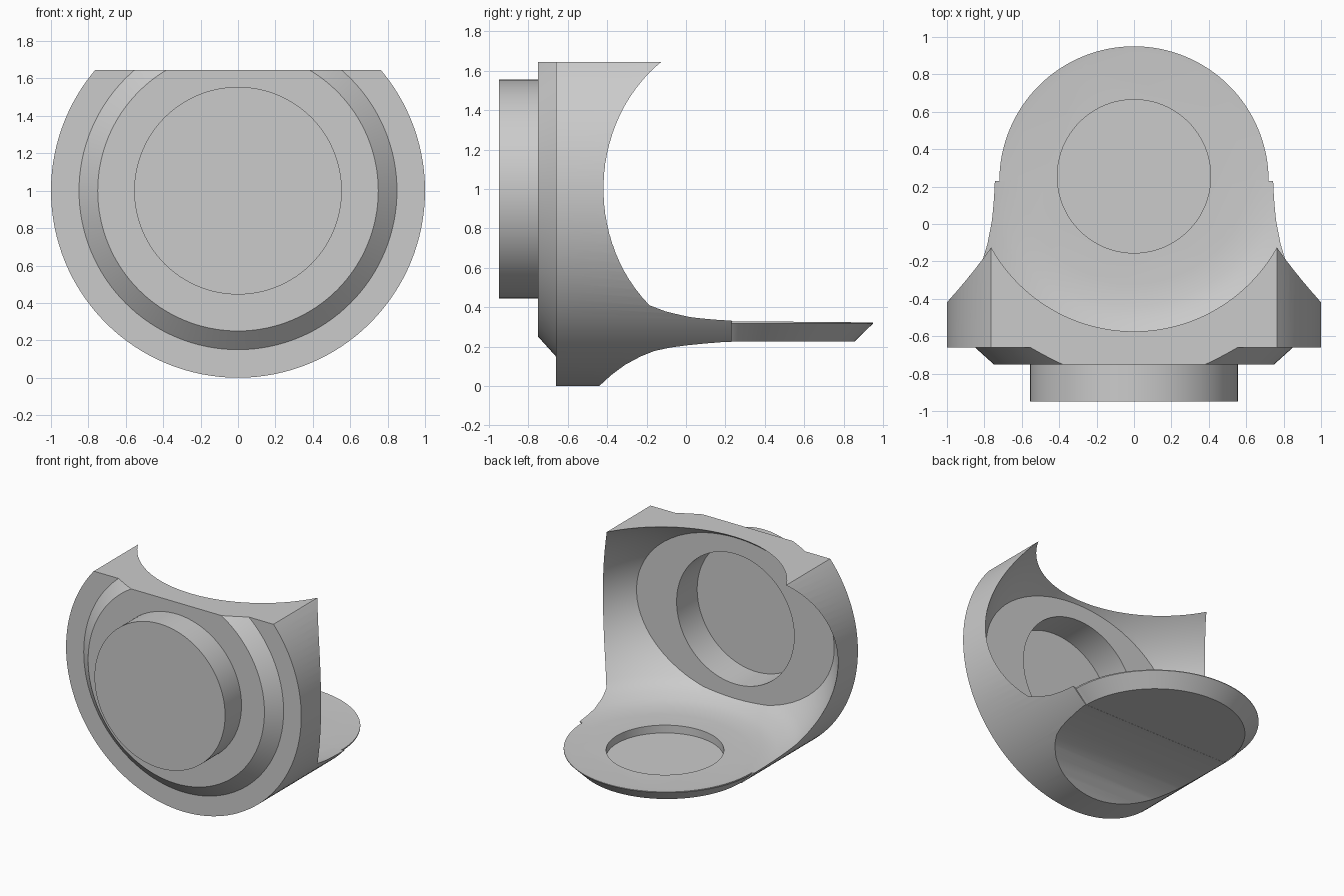
import bpy, bmesh
from math import sin, cos, pi, radians
from mathutils import Matrix

if "Cube" in bpy.data.objects:
    bpy.data.objects.remove(bpy.data.objects["Cube"], do_unlink=True)

grey = bpy.data.materials.new("light_grey")
grey.use_nodes = True
grey.diffuse_color = (0.6, 0.6, 0.6, 1)
grey.node_tree.nodes["Principled BSDF"].inputs["Base Color"].default_value = (0.6, 0.6, 0.6, 1)


def make_object(name, bm):
    bmesh.ops.recalc_face_normals(bm, faces=bm.faces)
    mesh = bpy.data.meshes.new(name)
    bm.to_mesh(mesh)
    bm.free()
    mesh.materials.append(grey)
    obj = bpy.data.objects.new(name, mesh)
    bpy.context.collection.objects.link(obj)
    return obj


def lathe(name, profile, centre, along_y=False, steps=128):
    """Closed solid of (radius, height) points turned about z or y."""
    bm = bmesh.new()
    rings = [[bm.verts.new((r * cos(2 * pi * i / steps), r * sin(2 * pi * i / steps), h))
              for i in range(steps)] for r, h in profile]
    for low, high in zip(rings, rings[1:]):
        for i in range(steps):
            j = (i + 1) % steps
            bm.faces.new((low[i], low[j], high[j], high[i]))
    bm.faces.new(rings[0])
    bm.faces.new(rings[-1])
    turn = Matrix.Rotation(radians(-90), 4, 'X') if along_y else Matrix()
    bm.transform(Matrix.Translation(centre) @ turn)
    return make_object(name, bm)


def box(name, low, high):
    bm = bmesh.new()
    bmesh.ops.create_cube(bm, size=1)
    for v in bm.verts:
        v.co = [(a + b) / 2 + c * (b - a) for a, b, c in zip(low, high, v.co)]
    return make_object(name, bm)


def prism(name, outline, half_width):
    """Side outline of (y, z) points extruded along x."""
    bm = bmesh.new()
    face = bm.faces.new([bm.verts.new((-half_width, y, z)) for y, z in outline])
    side = bmesh.ops.extrude_face_region(bm, geom=[face])["geom"]
    for v in side:
        if isinstance(v, bmesh.types.BMVert):
            v.co.x = half_width
    return make_object(name, bm)


def combine(target, tool, operation):
    tool.hide_render = True
    mod = target.modifiers.new(operation, 'BOOLEAN')
    mod.operation, mod.solver, mod.object = operation, 'EXACT', tool
    bpy.context.view_layer.objects.active = target
    bpy.ops.object.modifier_apply(modifier=mod.name)
    bpy.data.objects.remove(tool, do_unlink=True)


# Upright drum with a stepped, chamfered front and round boss
body = lathe("cradle_body", [(0.555, -0.95), (0.555, -0.75), (0.75, -0.75), (0.85, -0.66),
                             (1, -0.66), (1, 0.23)], (0, 0, 1), along_y=True)

# Round floor plate with a bevelled underside
plate = lathe("floor_plate", [(0.625, 0.225), (0.72, 0.318), (0.72, 0.34)], (0, 0.23, 0))
combine(body, plate, 'UNION')

# Rounded hollow, flattened at the front wall and blended into the floor
arc = [(1.232 * cos(t), 1 + 0.916 * sin(t))
       for t in (-0.7 + (pi / 2 + 0.68) * i / 40 for i in range(41))]
hollow = lathe("hollow_cutter", [(0.62, 0.32), (0.74, 0.33), (0.81, 0.35), (0.88, 0.378)] + arc,
               (0, 0.3, 0))
combine(hollow, box("hollow_limit", (-2, -0.6, 0), (2, 2, 2)), 'INTERSECT')
combine(body, hollow, 'DIFFERENCE')

# Flat top cut
combine(body, box("top_cutter", (-2, -2, 1.645), (2, 2, 3)), 'DIFFERENCE')

# Scooped underside running from the drum into the plate
scoop = [(-0.44, -0.2), (-0.44, 0), (-0.38, 0.055), (-0.31, 0.107), (-0.23, 0.15),
         (-0.16, 0.178), (-0.08, 0.195), (0, 0.206), (0.1, 0.216), (0.2, 0.224),
         (1.2, 0.224), (1.2, -0.2)]
combine(body, prism("scoop_cutter", scoop, 1.2), 'DIFFERENCE')

# Round pockets in the front wall and in the floor
combine(body, lathe("wall_pocket", [(0.5, -0.85), (0.5, -0.3)], (0, 0, 1), along_y=True),
        'DIFFERENCE')
combine(body, lathe("floor_pocket", [(0.41, 0.26), (0.41, 0.6)], (0, 0.255, 0)), 'DIFFERENCE')

# Smooth curves, sharp edges
bpy.ops.object.select_all(action='DESELECT')
body.select_set(True)
bpy.context.view_layer.objects.active = body
bpy.ops.object.shade_smooth_by_angle(angle=radians(28))
